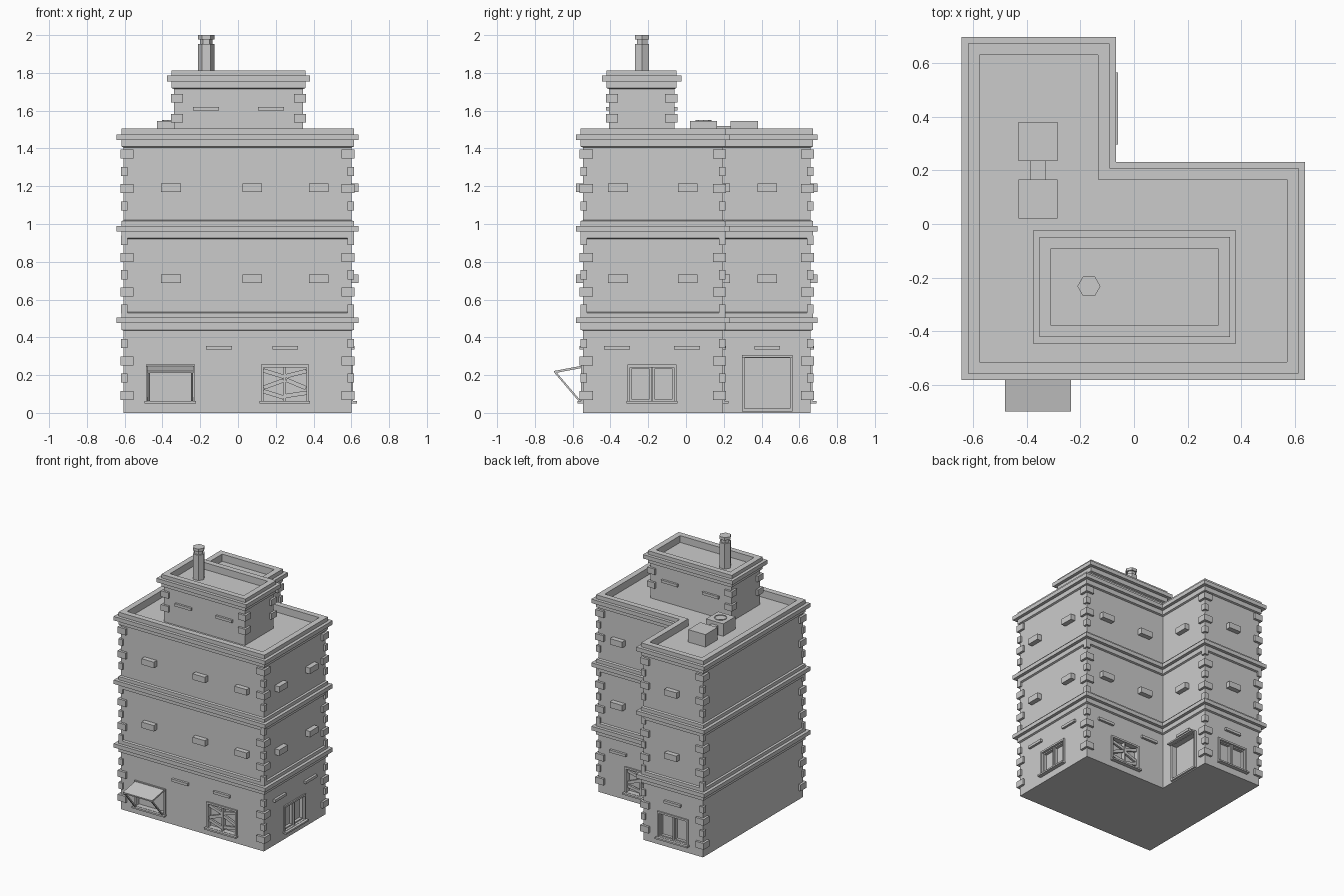
import bpy, bmesh, math
from collections import defaultdict
from mathutils import Matrix, Vector

if "Cube" in bpy.data.objects:
    bpy.data.objects.remove(bpy.data.objects["Cube"])

parts = defaultdict(bmesh.new)


def finish(name, bm):
    bmesh.ops.recalc_face_normals(bm, faces=bm.faces)
    me = bpy.data.meshes.new(name)
    bm.to_mesh(me)
    bm.free()
    ob = bpy.data.objects.new(name, me)
    bpy.context.collection.objects.link(ob)
    return ob


def block(name, lo, hi):
    lo, hi = Vector(lo), Vector(hi)
    m = Matrix.Translation((lo + hi) / 2) @ Matrix.Diagonal((*(hi - lo), 1))
    bmesh.ops.create_cube(parts[name], size=1, matrix=m)


# wall faces: tangent, outward normal, wall coordinate
X, Y = Vector((1, 0, 0)), Vector((0, 1, 0))
FRONT = (X, -Y, 0.545)
RIGHT = (Y, X, 0.60)
BACK = (X, Y, 0.195)
WING_SIDE = (Y, X, -0.105)
WING_BACK = (X, Y, 0.66)


def on_wall(name, face, u, z, w, h, n0, n1, roll=0):
    """Box on a wall: centre u, z; size w, h; from n0 to n1 along the normal."""
    t, n, c = face
    pos = t * u + n * (c + (n0 + n1) / 2) + Vector((0, 0, z))
    basis = Matrix((t, n, Vector((0, 0, 1)))).transposed().to_4x4()
    m = (Matrix.Translation(pos) @ basis @ Matrix.Rotation(roll, 4, 'Y')
         @ Matrix.Diagonal((w, n1 - n0, h, 1)))
    bmesh.ops.create_cube(parts[name], size=1, matrix=m)


def loft(name, outline, levels):
    """Stack of offset outlines, capped at both ends."""
    bm = bmesh.new()
    loops = [[bm.verts.new((x, y, z)) for x, y in outline(d)] for d, z in levels]
    for a, b in zip(loops, loops[1:]):
        for i in range(len(a)):
            j = (i + 1) % len(a)
            bm.faces.new((a[i], a[j], b[j], b[i]))
    bm.faces.new(loops[0])
    bm.faces.new(loops[-1])
    return finish(name, bm)


def l_outline(d):
    x0, x1, xi = -0.605 - d, 0.60 + d, -0.105 + d
    y0, y1, yi = -0.545 - d, 0.66 + d, 0.195 + d
    return [(x0, y0), (x1, y0), (x1, yi), (xi, yi), (xi, y1), (x0, y1)]


def top_outline(d):
    return [(-0.339 - d, -0.408 - d), (0.344 + d, -0.408 - d),
            (0.344 + d, -0.062 + d), (-0.339 - d, -0.062 + d)]


def band(z, d1=0.013, d2=0.037):
    return [(0, z - 0.055), (d1, z - 0.05), (d1, z - 0.015), (d2, z - 0.015),
            (d2, z + 0.015), (d1, z + 0.015)]


# main L-shaped body with cornices, parapet and sunken roof
levels = [(0, 0)]
for z in (0.49, 0.975):
    levels += band(z) + [(0.013, z + 0.04), (0, z + 0.045)]
levels += band(1.46) + [(0.013, 1.505), (-0.03, 1.505), (-0.03, 1.45)]
body = loft("building_walls", l_outline, levels)

# penthouse
loft("penthouse", top_outline, [(0, 1.45)] + band(1.77) +
     [(0.013, 1.812), (-0.03, 1.812), (-0.03, 1.76)])


# corner stones
def corner_stone(name, x, y, sx, sy, z, inner, out, h):
    xs = sorted((x - sx * inner, x + sx * out))
    ys = sorted((y - sy * inner, y + sy * out))
    block(name, (xs[0], ys[0], z - h / 2), (xs[1], ys[1], z + h / 2))


for x, y, sx, sy in ((-0.605, -0.545, -1, -1), (0.60, -0.545, 1, -1), (0.60, 0.195, 1, 1),
                     (-0.105, 0.66, 1, 1), (-0.605, 0.66, -1, 1)):
    for i in range(15):
        if i in (4, 10):
            continue
        inner, out = (0.052, 0.018) if i % 2 == 0 else (0.02, 0.014)
        corner_stone("corner_stones", x, y, sx, sy, 0.093 + 0.0912 * i, inner, out, 0.048)
for x, sx in ((-0.339, -1), (0.344, 1)):
    for y, sy in ((-0.408, -1), (-0.062, 1)):
        for z in (1.56, 1.665):
            corner_stone("penthouse_corner_stones", x, y, sx, sy, z, 0.048, 0.016, 0.045)

# projecting boxes on the upper floors and thin ledges over the ground floor
for face, us in ((FRONT, (-0.355, 0.075, 0.428)), (RIGHT, (-0.36, 0.01)),
                 (BACK, (0.075, 0.428)), (WING_SIDE, (0.43,)), (WING_BACK, (-0.355,))):
    for u in us:
        for z in (0.71, 1.193):
            on_wall("wall_boxes", face, u, z, 0.104, 0.045, -0.01, 0.037)
for face, us in ((FRONT, (-0.10, 0.25)), (RIGHT, (-0.365, 0.005)), (BACK, (0.03, 0.43)),
                 (WING_SIDE, (0.43,)), (WING_BACK, (-0.355,))):
    for u in us:
        on_wall("ledges", face, u, 0.345, 0.137, 0.02, -0.01, 0.018)
for face in ((X, -Y, 0.408), (X, Y, -0.062)):
    for u in (-0.17, 0.175):
        on_wall("penthouse_ledges", face, u, 1.61, 0.137, 0.02, -0.01, 0.016)


# openings with frames
def opening(face, u, z0, z1, w, sill=True, proud=0.01):
    zc, h, f = (z0 + z1) / 2, z1 - z0, 0.014
    on_wall("cutter", face, u, zc, w - f, h - f, -0.03, 0.05)
    for s in (-1, 1):
        on_wall("frames", face, u + s * (w - f) / 2, zc, f, h, -0.03, proud)
        on_wall("frames", face, u, zc + s * (h - f) / 2, w - 2 * f, f, -0.03, proud)
    if sill:
        on_wall("window_sills", face, u, z0 + 0.006, w + 0.012, 0.012, -0.01, 0.03)


def double_window(face, u):
    opening(face, u, 0.05, 0.255, 0.26)
    on_wall("frames", face, u, 0.152, 0.012, 0.18, -0.03, 0.002)
    for s in (-1, 1):  # sash rims
        for k in (-1, 1):
            on_wall("frames", face, u + s * 0.061 + k * 0.053, 0.152, 0.01, 0.18, -0.03, -0.008)
        for z in (0.068, 0.237):
            on_wall("frames", face, u + s * 0.061, z, 0.11, 0.01, -0.03, -0.008)


def boarded_window(face, u):
    opening(face, u, 0.05, 0.255, 0.255)
    on_wall("frames", face, u, 0.152, 0.012, 0.18, -0.03, 0.0)
    for s, slants in ((-1, (0.3, -0.35, 0.3)), (1, (-0.15, 0.4, -0.25))):
        for i, a in enumerate(slants):
            on_wall("window_boards", face, u + s * 0.06, 0.098 + 0.055 * i, 0.112, 0.022,
                    -0.02, -0.005, a)


double_window(RIGHT, -0.18)
double_window(WING_BACK, -0.355)
boarded_window(FRONT, 0.248)
boarded_window(BACK, 0.248)
opening(WING_SIDE, 0.43, 0.008, 0.305, 0.268, sill=False, proud=0.015)
on_wall("door_hood", WING_SIDE, 0.43, 0.30, 0.268, 0.012, -0.01, 0.045)

# shop window with a propped awning
opening(FRONT, -0.358, 0.05, 0.255, 0.26)


def beam(name, x, w, p, q, thick):
    """Bar in the y-z plane from p to q."""
    d = Vector((0, q[0] - p[0], q[1] - p[1]))
    m = (Matrix.Translation((x, (p[0] + q[0]) / 2, (p[1] + q[1]) / 2))
         @ Matrix.Rotation(math.atan2(d.z, d.y), 4, 'X')
         @ Matrix.Diagonal((w, d.length, thick, 1)))
    bmesh.ops.create_cube(parts[name], size=1, matrix=m)


beam("awning", -0.358, 0.245, (-0.55, 0.244), (-0.698, 0.216), 0.012)
for x in (-0.472, -0.244):
    beam("awning_struts", x, 0.012, (-0.69, 0.212), (-0.56, 0.06), 0.01)

# roof machines
block("roof_unit", (-0.43, 0.235, 1.44), (-0.285, 0.38, 1.545))
block("roof_fan_unit", (-0.43, 0.02, 1.44), (-0.285, 0.165, 1.545))
block("roof_duct", (-0.385, 0.16, 1.44), (-0.33, 0.24, 1.52))


def turned(name, x, y, sides, profile):
    return loft(name, lambda r: [(x + r * math.cos(2 * math.pi * i / sides),
                                  y + r * math.sin(2 * math.pi * i / sides))
                                 for i in range(sides)], profile)


turned("fan_rim", -0.357, 0.093, 10, [(0.045, 1.53), (0.045, 1.55), (0.038, 1.55), (0.038, 1.546)])

# chimney
turned("chimney", -0.168, -0.232, 6, [(0.043, 1.75), (0.043, 1.953), (0.032, 1.953),
                                      (0.032, 1.978), (0.043, 1.978), (0.043, 2.0)])

objs = {name: finish(name, bm) for name, bm in parts.items()}

# cut the openings into the walls
cutter = objs["cutter"]
mod = body.modifiers.new("openings", 'BOOLEAN')
mod.object = cutter
mod.operation = 'DIFFERENCE'
mod.solver = 'EXACT'
bpy.context.view_layer.objects.active = body
bpy.ops.object.modifier_apply(modifier=mod.name)
bpy.data.objects.remove(cutter)
